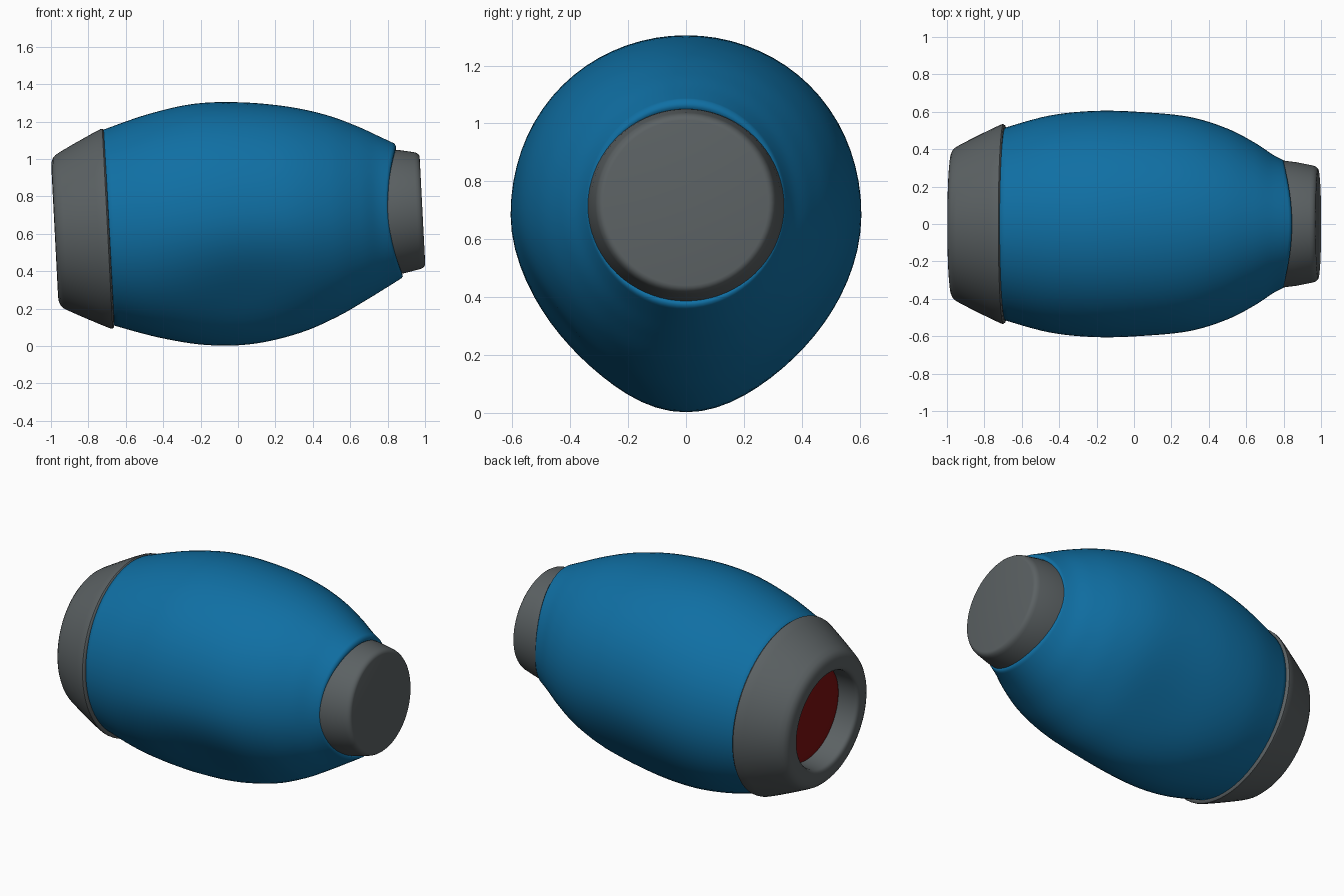
import bpy, bmesh, math

if "Cube" in bpy.data.objects:
    bpy.data.objects.remove(bpy.data.objects["Cube"])

SEG = 72
LEAN = 0.052          # end planes lean slightly
RISE = 0.0585         # long axis climbs toward +x


def place(t, y, w):
    """Axis coordinates (along, side, up) to world."""
    return (t - LEAN * w, y, 0.668 + RISE * t + w)


def material(name, rgb):
    m = bpy.data.materials.new(name)
    m.diffuse_color = (*rgb, 1)
    m.use_nodes = True
    m.node_tree.nodes["Principled BSDF"].inputs["Base Color"].default_value = m.diffuse_color
    return m


def skin(name, rings, mat, cap_first=False, cap_last=False, angle=40):
    """Join a list of closed rings into one smooth surface."""
    bm = bmesh.new()
    loops = [[bm.verts.new(p) for p in ring] for ring in rings]
    for a, b in zip(loops, loops[1:]):
        for i in range(SEG):
            j = (i + 1) % SEG
            bm.faces.new((a[i], a[j], b[j], b[i]))
    if cap_first:
        bm.faces.new(loops[0])
    if cap_last:
        bm.faces.new(loops[-1])
    bmesh.ops.recalc_face_normals(bm, faces=bm.faces)
    me = bpy.data.meshes.new(name)
    bm.to_mesh(me)
    bm.free()
    me.materials.append(mat)
    ob = bpy.data.objects.new(name, me)
    bpy.context.collection.objects.link(ob)
    bpy.ops.object.select_all(action='DESELECT')
    ob.select_set(True)
    bpy.context.view_layer.objects.active = ob
    bpy.ops.object.shade_smooth_by_angle(angle=math.radians(angle))
    return ob


ANGLES = [2 * math.pi * i / SEG for i in range(SEG)]


def round_rings(profile):
    return [[place(t, r * math.cos(a), r * math.sin(a)) for a in ANGLES]
            for t, r in profile]


def body_ring(t, top, bottom, side, bend):
    """Egg-shaped section, pinched below, with saddle-bent ends."""
    bump = math.exp(-((t - 0.03) / 0.42) ** 2)
    ring = []
    for a in ANGLES:
        c, s = math.cos(a), math.sin(a)
        k = 1.0
        if s < 0:
            k -= (0.08 - 0.02 * c) * bump * math.sin(2 * a) ** 2
        y = side * c * k
        w = (top if s > 0 else bottom) * s * k + 0.03 * bump * c * c
        ring.append(place(t + bend * s * s, y, w))
    return ring


def catmull(a, b, c, d, u):
    return [0.5 * (2 * q + (r - p) * u + (2 * p - 5 * q + 4 * r - s) * u * u
                   + (3 * q - p - 3 * r + s) * u ** 3)
            for p, q, r, s in zip(a, b, c, d)]


blue = material("blue_paint", (0.005, 0.16, 0.37))
grey = material("dark_grey", (0.105, 0.12, 0.125))
red = material("red_glass", (0.2, 0.005, 0.005))

# blue shell: along, top radius, bottom radius, side radius, end bend
stations = [
    (-0.69, 0.530, 0.518, 0.515, 0),
    (-0.45, 0.598, 0.597, 0.580, 0),
    (-0.20, 0.639, 0.651, 0.605, 0),
    (0.05, 0.632, 0.659, 0.598, 0),
    (0.30, 0.594, 0.615, 0.572, 0),
    (0.50, 0.538, 0.542, 0.510, 0),
    (0.65, 0.469, 0.462, 0.432, 0.01),
    (0.74, 0.408, 0.400, 0.372, 0.035),
    (0.795, 0.365, 0.356, 0.343, 0.06),
]
rings = [body_ring(-0.69, 0.47, 0.47, 0.47, 0),
         body_ring(-0.697, 0.518, 0.508, 0.505, 0)]
n = len(stations)
for i in range(n - 1):
    quad = [stations[max(0, min(n - 1, i + k))] for k in (-1, 0, 1, 2)]
    rings += [body_ring(*catmull(*quad, u / 6)) for u in range(6)]
rings.append(body_ring(*stations[-1]))
# rounded lip turned in around the front cap
rings.append(body_ring(0.803, 0.350, 0.346, 0.337, 0.06))
rings.append(body_ring(0.802, 0.337, 0.335, 0.328, 0.06))
rings.append(body_ring(0.78, 0.320, 0.320, 0.315, 0.06))
skin("body_shell", rings, blue, angle=60)

# front cap
skin("front_cap", round_rings([
    (0.70, 0.345), (0.80, 0.339), (0.87, 0.330), (0.955, 0.313),
    (0.968, 0.309), (0.978, 0.302), (0.984, 0.294), (0.986, 0.285)]),
    grey, cap_first=True, cap_last=True)

# rear collar with a recessed opening
skin("rear_collar", round_rings([
    (-0.69, 0.45), (-0.688, 0.515), (-0.691, 0.528), (-0.698, 0.534),
    (-0.708, 0.533), (-0.75, 0.514), (-0.85, 0.465), (-0.93, 0.424),
    (-0.955, 0.409), (-0.969, 0.394), (-0.977, 0.375), (-0.980, 0.350),
    (-0.980, 0.322), (-0.977, 0.308), (-0.970, 0.299), (-0.958, 0.294),
    (-0.80, 0.290)]), grey)

# red lens inside the opening
lens = [(-0.84 - 0.04 * math.cos(u * math.pi / 20), 0.296 * math.sin(u * math.pi / 20))
        for u in range(1, 11)]
skin("rear_lens", round_rings(lens), red, cap_first=True)
